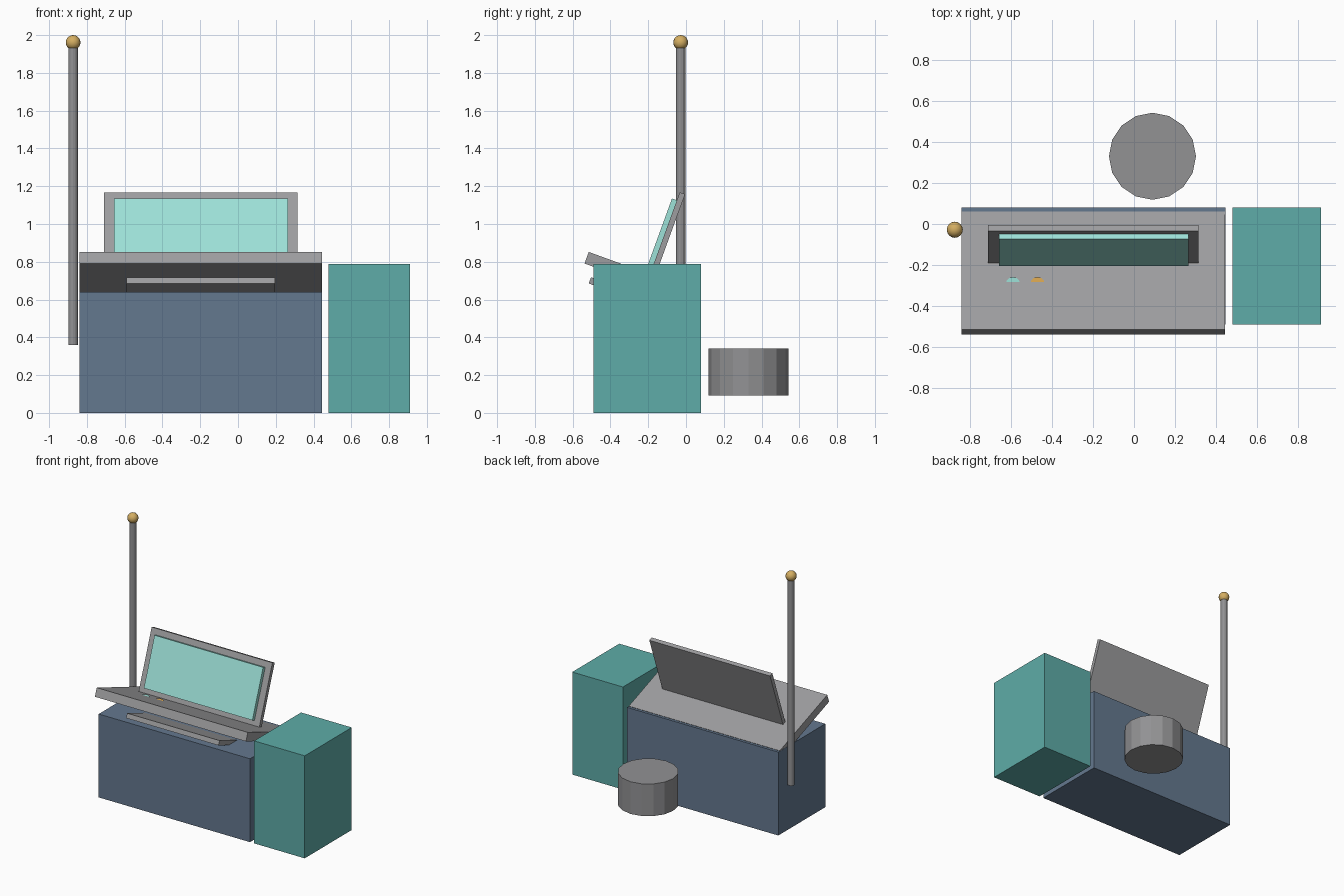
import bpy
from math import radians
from mathutils import Matrix, Vector

cube = bpy.data.objects.get("Cube")
if cube:
    bpy.data.objects.remove(cube, do_unlink=True)

TILT = -20  # shared slope of the desk top, tray and screen


def material(name, *rgb):
    """Flat material from 0-255 display values."""
    lin = [((c / 255 + 0.055) / 1.055) ** 2.4 for c in rgb] + [1]
    mat = bpy.data.materials.new(name)
    mat.use_nodes = True
    mat.diffuse_color = lin
    mat.node_tree.nodes["Principled BSDF"].inputs["Base Color"].default_value = lin
    return mat


slate = material("slate blue", 100, 120, 143)
grey = material("light grey", 158, 158, 160)
steel = material("steel grey", 146, 146, 148)
teal = material("teal", 94, 172, 168)
aqua = material("pale aqua", 158, 226, 217)
gold = material("brass", 212, 174, 98)
amber = material("amber", 228, 175, 85)


def finish(name, mat):
    obj = bpy.context.object
    obj.name = obj.data.name = name
    obj.data.materials.append(mat)
    return obj


def box(name, mat, x_range, size_yz, anchor, anchor_point, tilt=0):
    """Box spanning x_range, with its (y, z) anchor corner at anchor_point."""
    x0, x1 = x_range
    rot = Matrix.Rotation(radians(tilt), 3, 'X')
    size = Vector((x1 - x0, *size_yz))
    corner = Vector((0, anchor[0] * size.y / 2, anchor[1] * size.z / 2))
    centre = Vector(((x0 + x1) / 2, *anchor_point)) - rot @ corner
    bpy.ops.mesh.primitive_cube_add(size=1, location=centre,
                                    rotation=(radians(tilt), 0, 0))
    obj = finish(name, mat)
    obj.data.transform(Matrix.Diagonal((*size, 1)))
    return obj


def cylinder(name, mat, sides, radius, x, y, z0, z1):
    bpy.ops.mesh.primitive_cylinder_add(vertices=sides, radius=radius, depth=z1 - z0,
                                        location=(x, y, (z0 + z1) / 2))
    return finish(name, mat)


FRONT_BOTTOM, FRONT_TOP = (-1, -1), (-1, 1)

# Desk base and side cabinet
box("desk_base", slate, (-0.84, 0.445), (0.57, 0.64), FRONT_BOTTOM, (-0.49, 0))
box("side_cabinet", teal, (0.48, 0.91), (0.57, 0.787), FRONT_BOTTOM, (-0.49, 0))

# Sloping desk top and the tray under its front edge
box("desk_top", grey, (-0.839, 0.444), (0.612, 0.065), FRONT_TOP, (-0.515, 0.852), TILT)
box("front_tray", grey, (-0.59, 0.195), (0.25, 0.035), FRONT_TOP, (-0.503, 0.718), TILT)

# Screen with its backing panel
box("screen_frame", grey, (-0.71, 0.315), (0.03, 0.47), FRONT_TOP, (-0.033, 1.168), TILT)
box("screen", aqua, (-0.657, 0.265), (0.03, 0.38), FRONT_TOP, (-0.074, 1.135), TILT)

# Push buttons half sunk in the slope
for name, mat, x in (("aqua_button", aqua, -0.59), ("amber_button", amber, -0.47)):
    cylinder(name, mat, 12, 0.035, x, -0.293, 0.735, 0.767)

# Stool
cylinder("stool", steel, 16, 0.212, 0.09, 0.33, 0.093, 0.34)

# Pole with a ball on top
cylinder("pole", steel, 12, 0.025, -0.873, -0.028, 0.36, 1.94)
bpy.ops.mesh.primitive_uv_sphere_add(segments=16, ring_count=10, radius=0.039,
                                     location=(-0.873, -0.028, 1.961))
finish("pole_ball", gold)
bpy.ops.object.shade_smooth()
